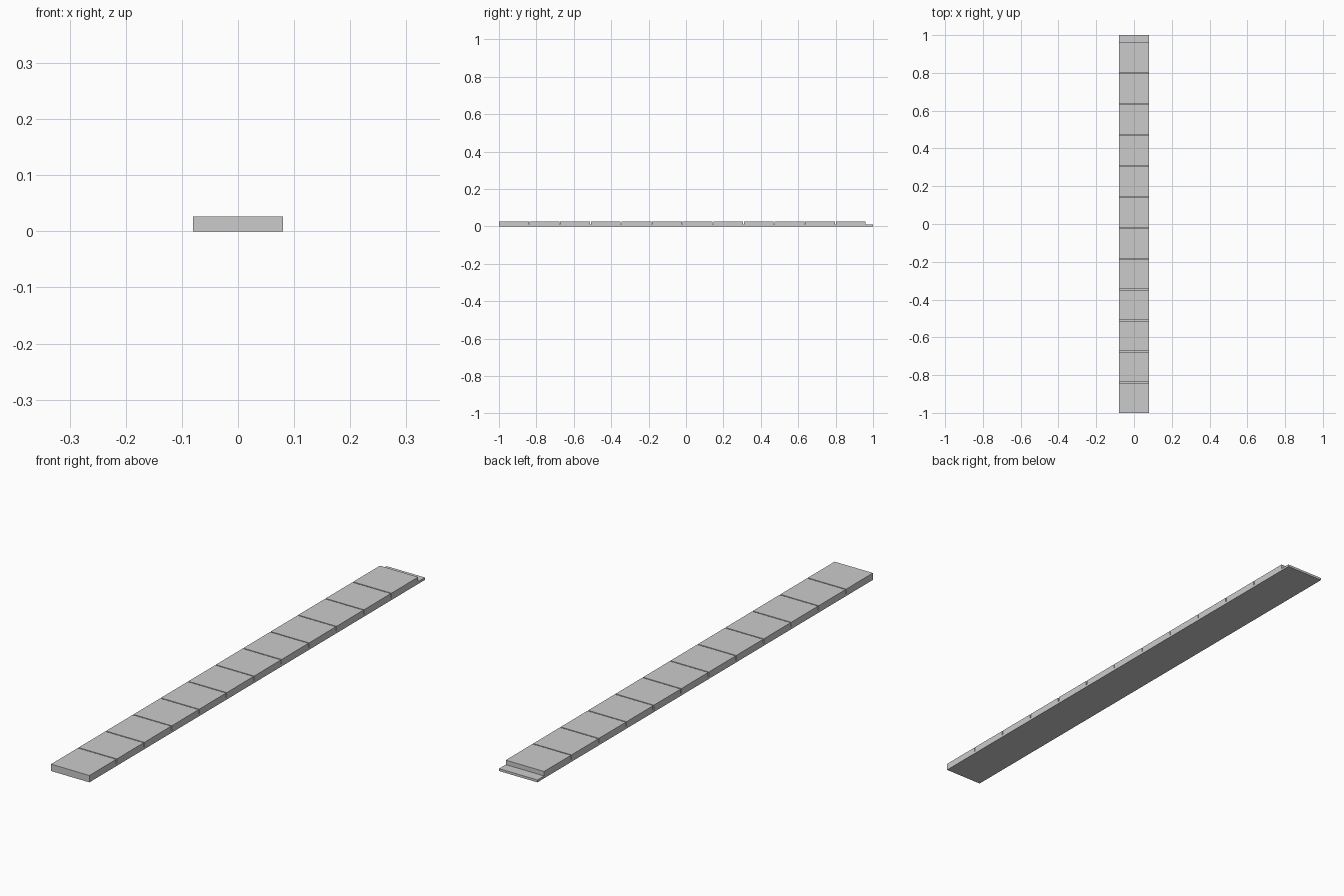
import bpy, bmesh

if "Cube" in bpy.data.objects:
    bpy.data.objects.remove(bpy.data.objects["Cube"])

HALF_W, TOP, BASE = 0.08, 0.026, 0.009
COUNT, PITCH, LENGTH = 12, 0.1637, 0.1595

# Side profile (y, z): raised tiles with narrow grooves and an end lip
profile = [(1, BASE), (1, 0), (-1, 0)]
for i in range(COUNT):
    a = -1 + i * PITCH
    b = a + LENGTH
    if i:
        profile.append((a, BASE))
    profile += [(a, TOP), (b, TOP), (b, BASE)]

# Extrude the profile across the width
bm = bmesh.new()
face = bm.faces.new([bm.verts.new((-HALF_W, y, z)) for y, z in profile])
ext = bmesh.ops.extrude_face_region(bm, geom=[face])
moved = [g for g in ext["geom"] if isinstance(g, bmesh.types.BMVert)]
bmesh.ops.translate(bm, verts=moved, vec=(2 * HALF_W, 0, 0))
bmesh.ops.recalc_face_normals(bm, faces=bm.faces[:])

mesh = bpy.data.meshes.new("grooved_strip")
bm.to_mesh(mesh)
bm.free()
bpy.context.collection.objects.link(bpy.data.objects.new("grooved_strip", mesh))
